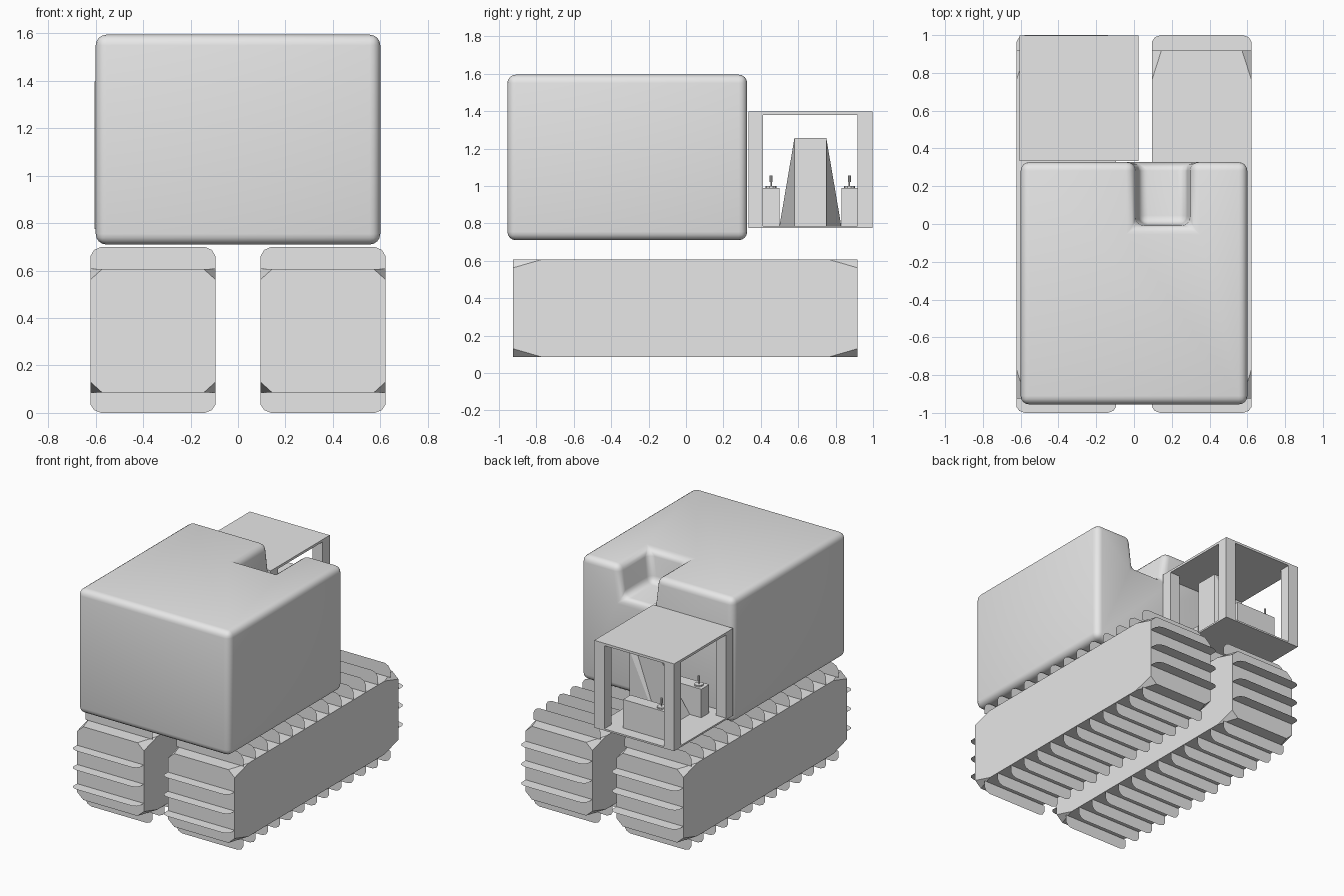
import bpy, bmesh, math
from mathutils import Vector

if "Cube" in bpy.data.objects:
    bpy.data.objects.remove(bpy.data.objects["Cube"])

grey = bpy.data.materials.new("light_grey")
grey.diffuse_color = (0.8, 0.8, 0.8, 1)
grey.use_nodes = True
grey.node_tree.nodes["Principled BSDF"].inputs["Base Color"].default_value = grey.diffuse_color


def make(name, bm, fix=True):
    if fix:
        bmesh.ops.recalc_face_normals(bm, faces=bm.faces)
    me = bpy.data.meshes.new(name)
    bm.to_mesh(me)
    bm.free()
    me.materials.append(grey)
    ob = bpy.data.objects.new(name, me)
    bpy.context.collection.objects.link(ob)
    return ob


def add_box(bm, x0, x1, y0, y1, z0, z1):
    vs = bmesh.ops.create_cube(bm, size=1)["verts"]
    for v in vs:
        v.co = Vector((x1 if v.co.x > 0 else x0,
                       y1 if v.co.y > 0 else y0,
                       z1 if v.co.z > 0 else z0))
    return vs


def hull(bm, points):
    vs = [bm.verts.new(p) for p in points]
    bmesh.ops.convex_hull(bm, input=vs)


# rounded main body with a tapered notch in the top rear edge
bm = bmesh.new()
add_box(bm, -0.6, 0.6, -0.955, 0.327, 0.71, 1.595)
body = make("main_body", bm)

bm = bmesh.new()
for v in add_box(bm, 0.03, 0.275, 0.0, 0.5, 1.37, 1.82):
    if v.co.z > 1.5:
        v.co.x += 0.055 if v.co.x > 0.15 else -0.055
        if v.co.y < 0.1:
            v.co.y -= 0.02
cutter = make("notch_cutter", bm)
cutter.hide_render = True

cut = body.modifiers.new("notch", 'BOOLEAN')
cut.operation = 'DIFFERENCE'
cut.solver = 'EXACT'
cut.object = cutter
bev = body.modifiers.new("round", 'BEVEL')
bev.width = 0.045
bev.segments = 4
bev.limit_method = 'ANGLE'
bev.angle_limit = math.radians(40)
bpy.context.view_layer.objects.active = body
body.select_set(True)
bpy.ops.object.modifier_apply(modifier="notch")
bpy.ops.object.modifier_apply(modifier="round")
bpy.data.objects.remove(cutter)
bpy.ops.object.shade_smooth_by_angle(angle=math.radians(35))

# tracks: block with cut corners, thin fins all the way round
XI, XO = 0.095, 0.622
Y0, Y1, Z0, Z1 = -0.925, 0.918, 0.085, 0.607
FIN = [(0, 0), (0, 0.58), (0.015, 0.86), (0.045, 1)]
fin_outline = [(XI + x, h) for x, h in FIN] + [(XO - x, h) for x, h in reversed(FIN)]

for side, s in (("left", -1), ("right", 1)):
    bm = bmesh.new()
    pts = []
    for x, dx in ((XI, 0.05), (XO, -0.05)):
        for y, dy in ((Y0, 0.155), (Y1, -0.155)):
            for z, dz in ((Z0, 0.045), (Z1, -0.045)):
                pts += [(s * (x + dx), y, z), (s * x, y + dy, z), (s * x, y, z + dz)]
    hull(bm, pts)
    bmesh.ops.dissolve_limit(bm, angle_limit=0.01, verts=bm.verts, edges=bm.edges)
    make(side + "_track", bm)

    bm = bmesh.new()
    # top and bottom fins stand upright
    for base, tip in ((Z1, 0.70), (Z0, 0.0)):
        for i in range(13):
            y = (i - 6) * 0.138
            bm.faces.new([bm.verts.new((s * x, y, base + h * (tip - base)))
                          for x, h in fin_outline])
    # front and back fins lie flat
    for base, tip, zs in ((Y0, -1.0, (0.188, 0.325, 0.462)),
                          (Y1, 1.0, (0.213, 0.35, 0.488))):
        for z in zs:
            bm.faces.new([bm.verts.new((s * x, base + h * (tip - base), z))
                          for x, h in fin_outline])
    make(side + "_track_fins", bm, False)

# open cab: floor, roof and four corner posts
CX0, CX1, CY0, CY1 = -0.605, 0.025, 0.333, 0.998
bm = bmesh.new()
add_box(bm, CX0, CX1, CY0, CY1, 0.775, 0.787)
add_box(bm, CX0, CX1, CY0, CY1, 1.38, 1.397)
for x in (CX0, CX1 - 0.08):
    for y in (CY0, CY1 - 0.08):
        add_box(bm, x, x + 0.08, y, y + 0.08, 0.787, 1.38)
make("cab_frame", bm)

# tapered seat, sloping down towards the outer side
bm = bmesh.new()
hull(bm, [(x, y, z) for x, z, ys in ((-0.08, 0.787, (0.58, 0.75)),
                                     (-0.08, 1.257, (0.58, 0.75)),
                                     (-0.14, 1.257, (0.58, 0.75)),
                                     (-0.38, 0.787, (0.50, 0.83))) for y in ys])
bmesh.ops.dissolve_limit(bm, angle_limit=0.01, verts=bm.verts, edges=bm.edges)
make("seat", bm)


def add_cylinder(bm, x, y, z0, z1, r):
    vs = bmesh.ops.create_cone(bm, cap_ends=True, segments=10, radius1=r,
                               radius2=r, depth=z1 - z0)["verts"]
    bmesh.ops.translate(bm, verts=vs, vec=(x, y, (z0 + z1) / 2))


# armrest consoles with control sticks
for name, y0, y1 in (("front", 0.41, 0.50), ("rear", 0.832, 0.916)):
    bm = bmesh.new()
    add_box(bm, -0.47, -0.145, y0, y1, 0.787, 0.99)
    make(name + "_console", bm)
    bm = bmesh.new()
    yc = (y0 + y1) / 2
    add_cylinder(bm, -0.42, yc, 0.99, 1.0, 0.03)
    add_cylinder(bm, -0.42, yc, 1.0, 1.03, 0.004)
    add_cylinder(bm, -0.42, yc, 1.02, 1.057, 0.008)
    make(name + "_control_stick", bm)
